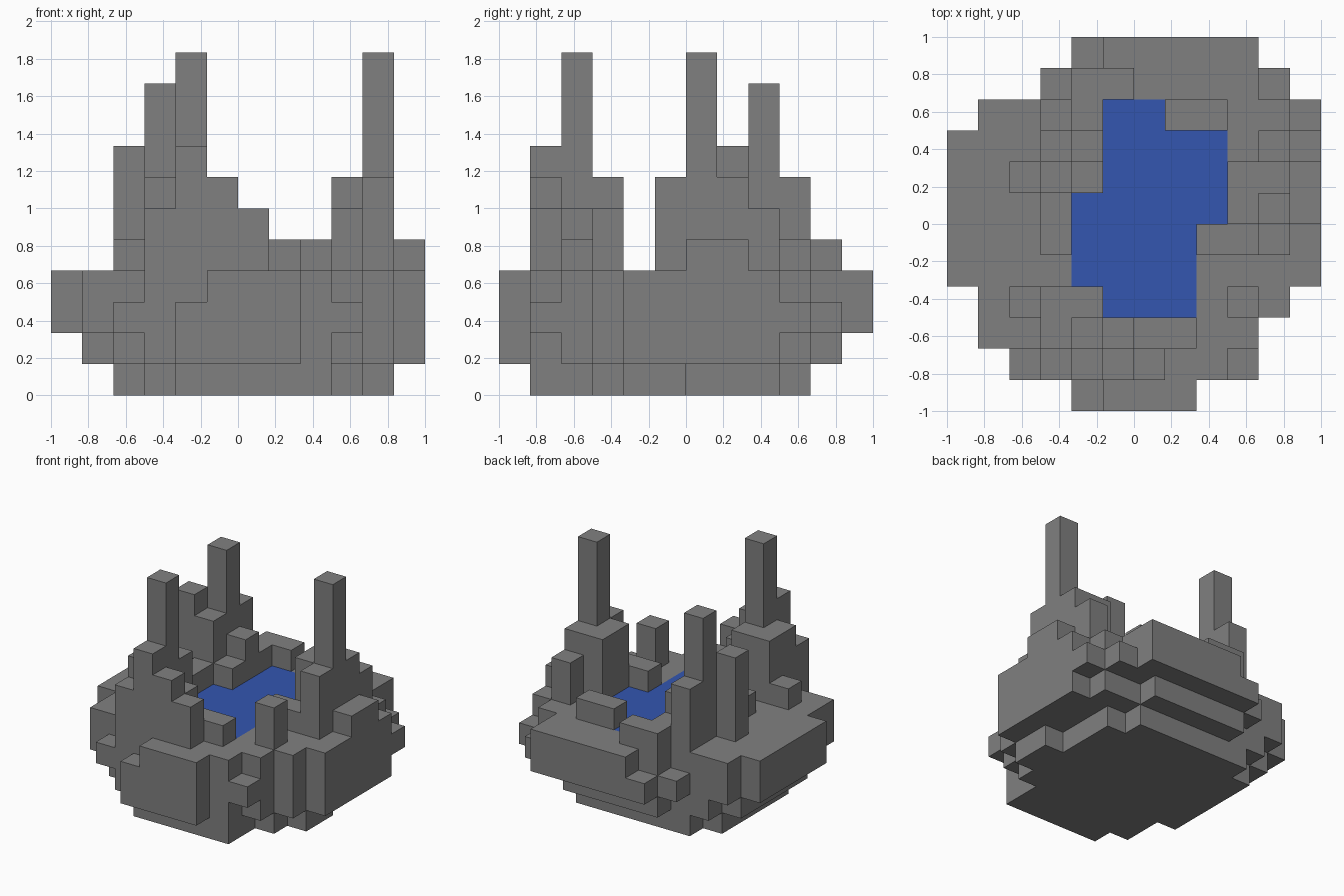
import bpy, bmesh
from math import radians

cube = bpy.data.objects.get("Cube")
if cube:
    bpy.data.objects.remove(cube, do_unlink=True)

HALF = 6         # blocks from the centre to the edge
UNIT = 1 / HALF  # block size
RIM = 4          # level of the water and the rim


def material(name, colour):
    m = bpy.data.materials.new(name)
    m.use_nodes = True
    m.diffuse_color = colour
    bsdf = next(n for n in m.node_tree.nodes if n.type == 'BSDF_PRINCIPLED')
    bsdf.inputs["Base Color"].default_value = colour
    return m


stone = material("grey stone", (0.216, 0.216, 0.216, 1))
water = material("blue water", (0.033, 0.093, 0.434, 1))


# Flat footprints are sets of (x, y) blocks
def area(*rectangles):
    return {(x, y) for x0, x1, y0, y1 in rectangles for x in range(x0, x1) for y in range(y0, y1)}


def around(cell):
    x, y = cell
    return {(x, y), (x - 1, y), (x + 1, y), (x, y - 1), (x, y + 1)}


def grow(cells):
    spread = set().union(*(around(c) for c in cells))
    return {c for c in spread if 0 <= min(c) and max(c) < 2 * HALF}


def shrink(cells):
    return {c for c in cells if around(c) <= cells}


def at_level(cells, z):
    return {(x, y, z) for x, y in cells}


def ridges(*rows):
    # each row: start x, y, then the top level of each pillar along x
    return {(x + i, y, z) for x, y, *tops in rows
            for i, top in enumerate(tops) for z in range(RIM, top)}


# Bowl: one footprint, shrunk for the foot and grown for the rim
lower = area((4, 8, 0, 1), (3, 9, 1, 11), (2, 10, 2, 10), (2, 11, 3, 10), (1, 12, 4, 9))
lower -= {(3, 10)}
foot = shrink(lower) - area((10, 11, 6, 9)) | {(8, 1), (3, 9)}
middle = grow(lower) - {(3, 0), (8, 0), (10, 2), (11, 3), (2, 10), (3, 11)} | {(9, 11), (10, 10)}
ledges = {(4, 0), (2, 1), (9, 1), (11, 9), (3, 10), (10, 10), (4, 11)}
pool = area((5, 7, 3, 10), (5, 8, 3, 9), (4, 8, 4, 7), (5, 9, 6, 9))

parts = {
    "bowl_foot": at_level(foot, 0),
    "bowl_lower": at_level(lower, 1),
    "bowl_middle": at_level(middle, 2),
    "bowl_rim": at_level(middle - ledges - pool, RIM - 1),
    "pool": at_level(pool, RIM - 1),
}

# Tall spires with their stepped shoulders
parts["front_spire"] = ridges((3, 1, 6, 8, 7, 6), (3, 2, 7, 11, 6, 5, 5), (2, 3, 5, 7, 7))
parts["back_spire"] = ridges((3, 5, 5), (3, 6, 5), (2, 7, 8, 7, 5), (3, 8, 10, 6), (3, 9, 7, 5))
parts["side_spire"] = ridges((8, 5, 5, 5, 7), (9, 6, 7, 11, 5), (9, 7, 7, 7, 5), (10, 8, 6))

# Loose rocks around the water
parts["rim_rocks"] = ridges((9, 3, 6), (7, 9, 5, 5), (4, 10, 5, 5))

solid = set().union(*parts.values())


def build(name, cells, mat):
    bm = bmesh.new()
    cache = {}

    def vert(p):
        if p not in cache:
            cache[p] = bm.verts.new(((p[0] - HALF) * UNIT, (p[1] - HALF) * UNIT, p[2] * UNIT))
        return cache[p]

    # Outer block faces only, wound outward
    for cell in sorted(cells):
        for axis in range(3):
            for side in (0, 1):
                near = list(cell)
                near[axis] += 2 * side - 1
                if tuple(near) in solid:
                    continue
                u, v = (axis + 1) % 3, (axis + 2) % 3
                loop = []
                for a, b in ((0, 0), (1, 0), (1, 1), (0, 1)):
                    p = list(cell)
                    p[axis] += side
                    p[u] += a
                    p[v] += b
                    loop.append(vert(tuple(p)))
                bm.faces.new(loop if side else loop[::-1])
    # Merge the flat runs into clean faces
    bmesh.ops.dissolve_limit(bm, angle_limit=radians(1), verts=bm.verts[:], edges=bm.edges[:])
    mesh = bpy.data.meshes.new(name)
    bm.to_mesh(mesh)
    bm.free()
    mesh.materials.append(mat)
    bpy.context.collection.objects.link(bpy.data.objects.new(name, mesh))


for name, cells in parts.items():
    build(name, cells, water if name == "pool" else stone)
